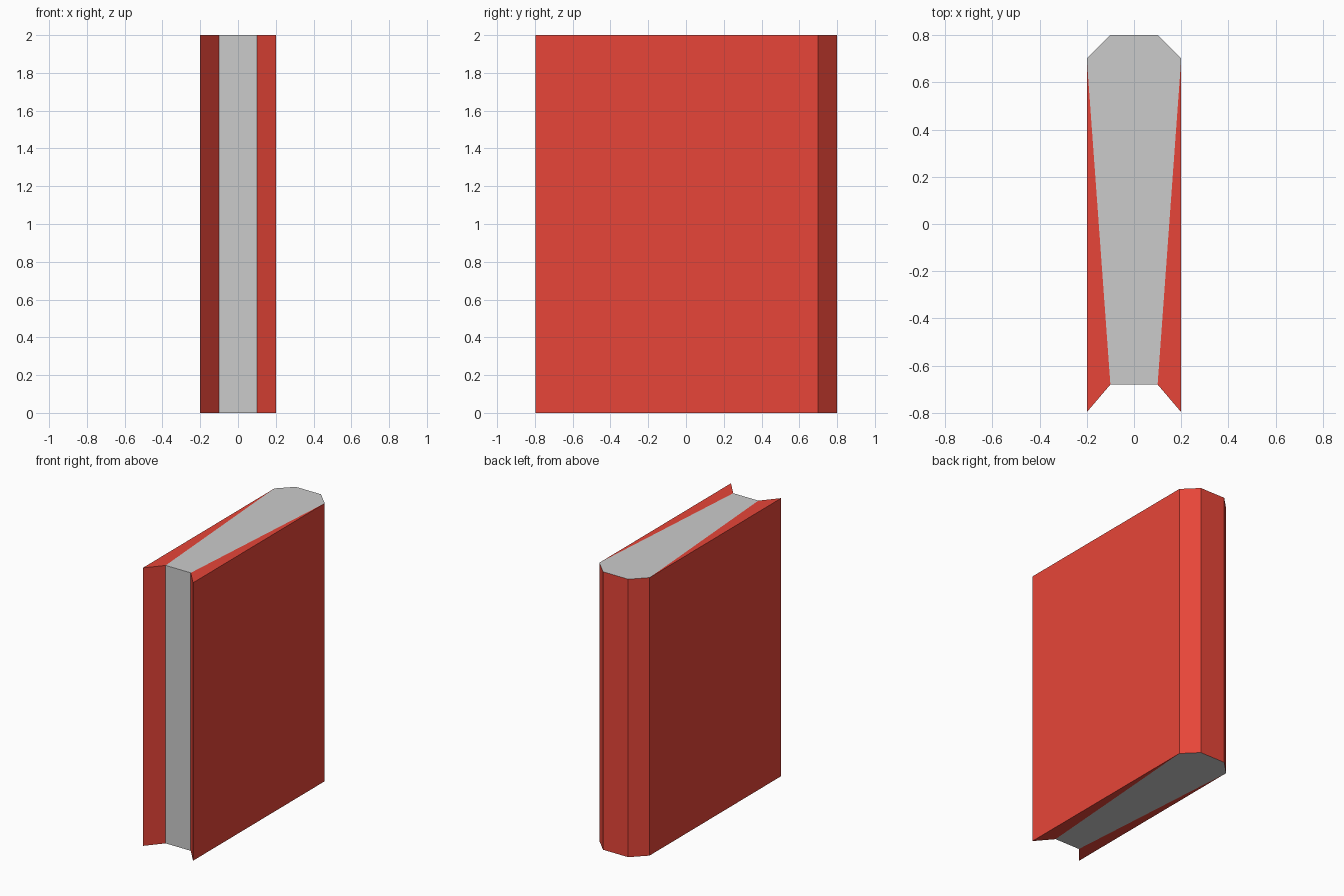
import bpy
import bmesh

if "Cube" in bpy.data.objects:
    bpy.data.objects.remove(bpy.data.objects["Cube"])

HEIGHT = 2.0

# Book outline seen from above, anticlockwise; right half, then mirrored
half = [(0.1, -0.68), (0.2, -0.797), (0.2, 0.7), (0.1, 0.8)]
outline = half + [(-x, y) for x, y in reversed(half)]


def make_shell(name, walls, caps, color=None):
    """Upright walls (outline edge indices) plus matching top and bottom caps."""
    bm = bmesh.new()
    low = [bm.verts.new((x, y, 0)) for x, y in outline]
    top = [bm.verts.new((x, y, HEIGHT)) for x, y in outline]
    for i in walls:
        j = (i + 1) % len(outline)
        bm.faces.new((low[i], low[j], top[j], top[i]))
    for cap in caps:
        bm.faces.new([top[i] for i in cap])
        bm.faces.new([low[i] for i in reversed(cap)])
    bmesh.ops.delete(bm, geom=[v for v in bm.verts if not v.link_faces], context='VERTS')
    mesh = bpy.data.meshes.new(name)
    bm.to_mesh(mesh)
    bm.free()
    obj = bpy.data.objects.new(name, mesh)
    bpy.context.collection.objects.link(obj)
    if color:
        mat = bpy.data.materials.new(name + "_color")
        mat.diffuse_color = color
        mat.use_nodes = True
        mat.node_tree.nodes["Principled BSDF"].inputs["Base Color"].default_value = mat.diffuse_color
        mesh.materials.append(mat)
    return obj


# Page block: fore edge, top and bottom
make_shell("pages", walls=[7], caps=[(0, 2, 3, 4, 5, 7)])

# Cover: spine, boards and the tapered board edges
make_shell("cover", walls=range(7), caps=[(0, 1, 2), (5, 6, 7)],
           color=(0.8, 0.06, 0.04, 1))
